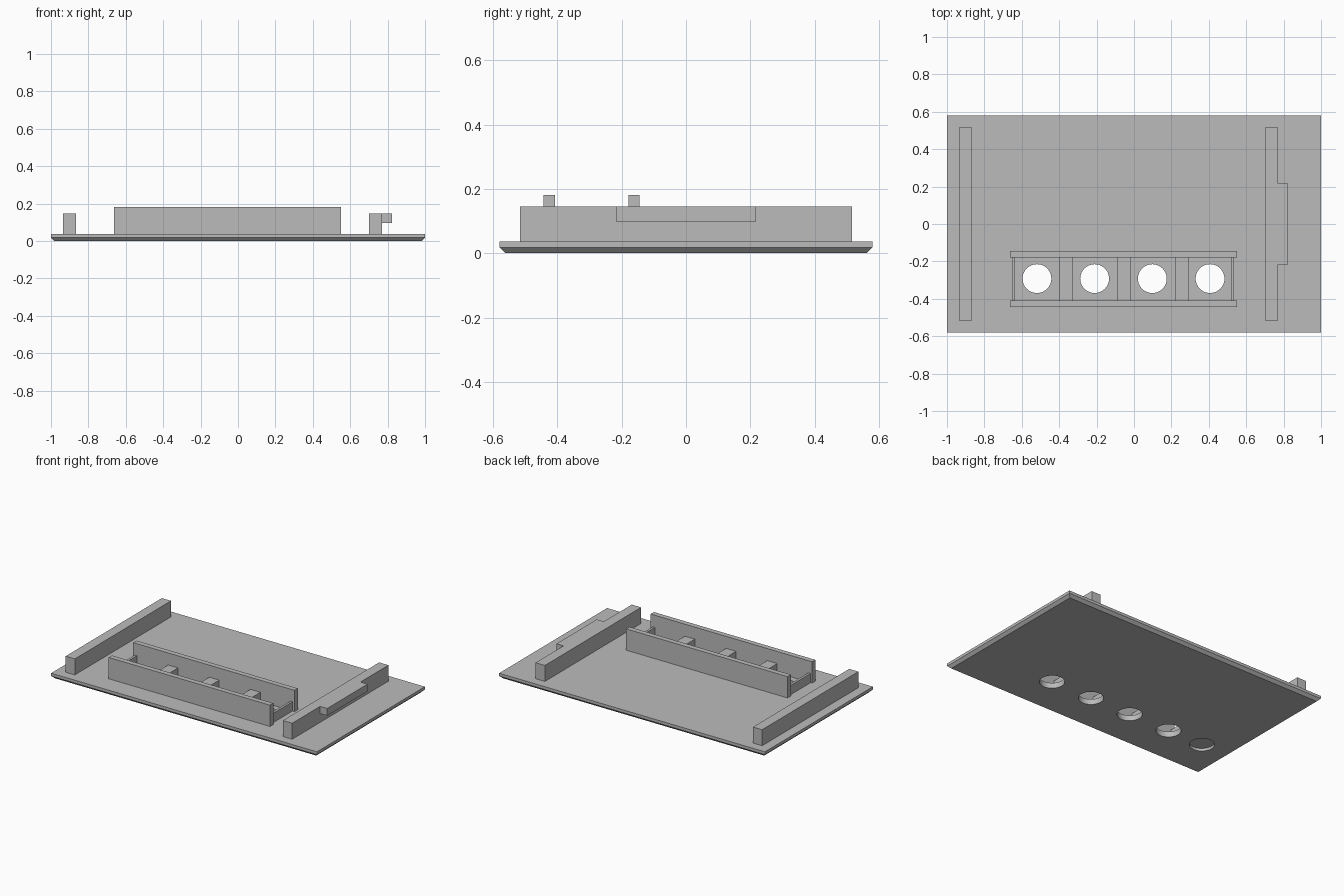
import bpy
import bmesh

cube = bpy.data.objects.get("Cube")
if cube:
    bpy.data.objects.remove(cube, do_unlink=True)

GREY = (0.5, 0.5, 0.5, 1.0)
grey = bpy.data.materials.new("plain grey")
grey.use_nodes = True
grey.diffuse_color = GREY
grey.node_tree.nodes["Principled BSDF"].inputs["Base Color"].default_value = GREY

BASE_TOP = 0.037
FLOOR = BASE_TOP - 0.005  # parts sink slightly into the plate


def finish(name, bm):
    mesh = bpy.data.meshes.new(name)
    bm.to_mesh(mesh)
    bm.free()
    mesh.materials.append(grey)
    obj = bpy.data.objects.new(name, mesh)
    bpy.context.scene.collection.objects.link(obj)
    return obj


def box(name, x, y, z):
    bm = bmesh.new()
    bmesh.ops.create_cube(bm, size=1)
    for v in bm.verts:
        for axis, (low, high) in enumerate((x, y, z)):
            v.co[axis] = high if v.co[axis] > 0 else low
    return finish(name, bm)


def hole(base, x, top):
    # Bored from underneath up to the given height
    bm = bmesh.new()
    bmesh.ops.create_cone(bm, cap_ends=True, segments=48, radius1=0.077,
                          radius2=0.077, depth=top + 0.1)
    bmesh.ops.translate(bm, verts=bm.verts, vec=(x, -0.292, (top - 0.1) / 2))
    cutter = finish("hole_cutter", bm)
    cut = base.modifiers.new("hole", "BOOLEAN")
    cut.operation = "DIFFERENCE"
    cut.solver = "EXACT"
    cut.object = cutter
    return cutter


# Base plate with a chamfered underside
base = box("base_plate", (-1, 1), (-0.58, 0.58), (0, BASE_TOP))
bm = bmesh.new()
bm.from_mesh(base.data)
rim = [e for e in bm.edges if all(v.co.z < 0.01 for v in e.verts)]
bmesh.ops.bevel(bm, geom=rim, offset=0.018, segments=1, affect="EDGES")
bm.to_mesh(base.data)
bm.free()

# Four through holes and one blind pocket
cutters = [hole(base, -0.519 + i * 0.3085, 0.1) for i in range(4)]
cutters.append(hole(base, -0.785, 0.018))
bpy.context.view_layer.update()
evaluated = base.evaluated_get(bpy.context.evaluated_depsgraph_get())
base.data = bpy.data.meshes.new_from_object(evaluated)
base.modifiers.clear()
for cutter in cutters:
    bpy.data.objects.remove(cutter, do_unlink=True)
bpy.ops.object.select_all(action="DESELECT")
base.select_set(True)
bpy.context.view_layer.objects.active = base
bpy.ops.object.shade_smooth_by_angle(angle=0.4)

# Side rails, the left one with an outer tab
box("right_rail", (-0.935, -0.866), (-0.517, 0.517), (FLOOR, 0.146))
box("left_rail", (0.70, 0.77), (-0.517, 0.517), (FLOOR, 0.146))
box("left_rail_tab", (0.765, 0.823), (-0.217, 0.217), (0.097, 0.146))

# Long holder walls
box("front_wall", (-0.663, 0.551), (-0.443, -0.408), (FLOOR, 0.182))
box("back_wall", (-0.663, 0.551), (-0.179, -0.144), (FLOOR, 0.182))

# Low dividers and thin end plates between the walls
for i in range(3):
    x = -0.401 + i * 0.31
    box("divider", (x, x + 0.075), (-0.41, -0.177), (FLOOR, 0.1))
box("right_end_plate", (-0.652, -0.636), (-0.41, -0.177), (FLOOR, 0.1))
box("left_end_plate", (0.519, 0.535), (-0.41, -0.177), (FLOOR, 0.1))
